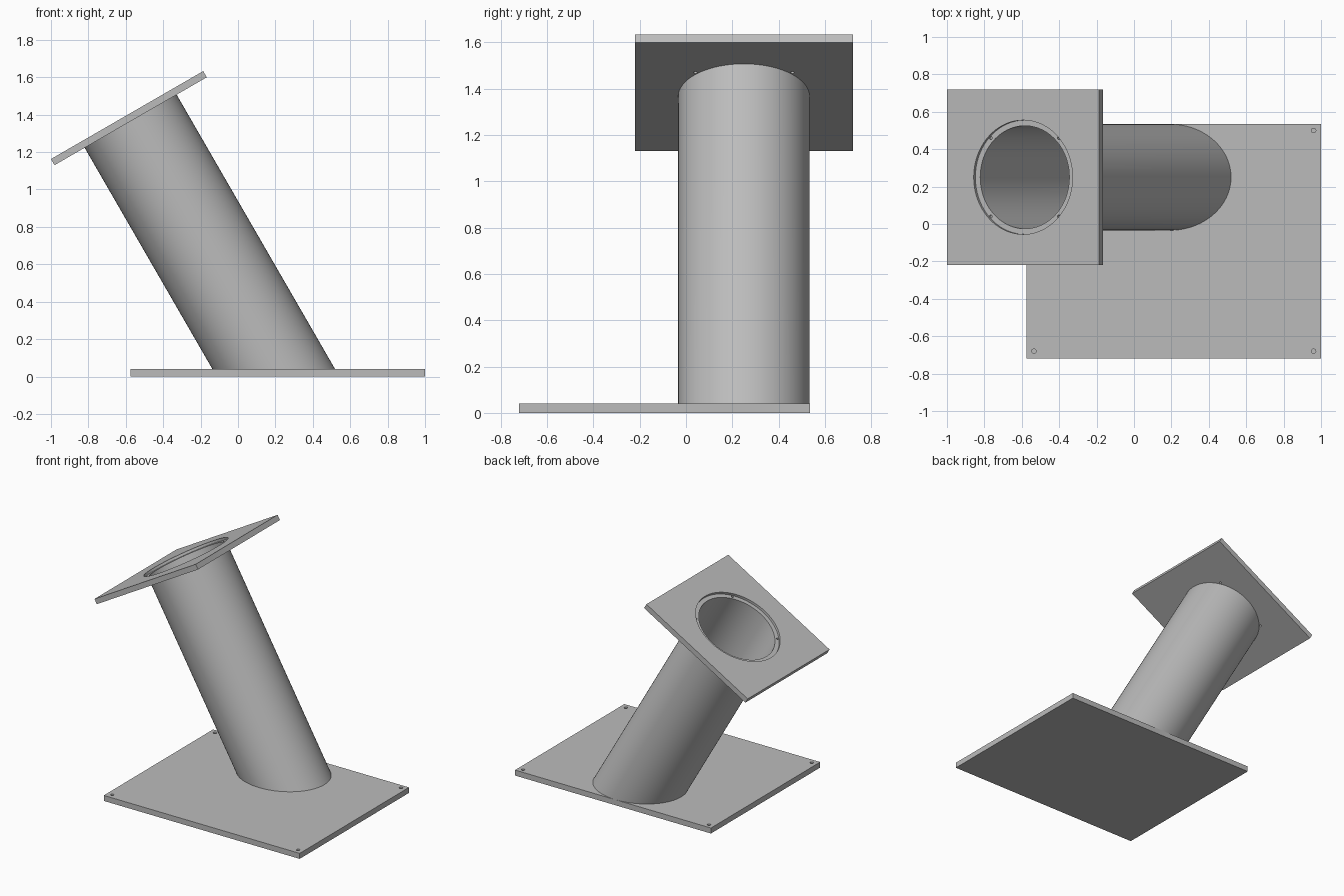
import bpy, bmesh
from math import radians, sin, cos, pi
from mathutils import Matrix, Vector

cube = bpy.data.objects.get("Cube")
if cube:
    bpy.data.objects.remove(cube, do_unlink=True)

BASE_T, TOP_T, LEDGE = 0.04, 0.038, 0.02
OUTER, INNER, RECESS = 0.284, 0.275, 0.305
SEGMENTS = 96

grey = bpy.data.materials.new("plain grey")
grey.use_nodes = True
colour = (0.5, 0.5, 0.5, 1)
grey.diffuse_color = colour
grey.node_tree.nodes["Principled BSDF"].inputs["Base Color"].default_value = colour

# Frame of the tilted flange: origin at the middle of its underside
tilt = Matrix.Translation((-0.574, 0.25, 1.365)) @ Matrix.Rotation(radians(-30), 4, 'Y')


def make_object(name, bm):
    bmesh.ops.recalc_face_normals(bm, faces=bm.faces)
    mesh = bpy.data.meshes.new(name)
    bm.to_mesh(mesh)
    bm.free()
    mesh.materials.append(grey)
    obj = bpy.data.objects.new(name, mesh)
    bpy.context.collection.objects.link(obj)
    return obj


def plate(name, size, matrix):
    bm = bmesh.new()
    bmesh.ops.create_cube(bm, size=1, matrix=matrix @ Matrix.Diagonal((*size, 1)))
    return make_object(name, bm)


def drill(obj, centre, radius, depth, frame=Matrix(), segments=24):
    """Cut a round hole centred on a point of the given frame."""
    bm = bmesh.new()
    bmesh.ops.create_cone(bm, cap_ends=True, segments=segments, radius1=radius,
                          radius2=radius, depth=depth,
                          matrix=frame @ Matrix.Translation(centre))
    cutter = make_object("hole_cutter", bm)
    cutter.hide_render = True
    mod = obj.modifiers.new("hole", 'BOOLEAN')
    mod.operation, mod.solver, mod.object = 'DIFFERENCE', 'EXACT', cutter
    bpy.context.view_layer.objects.active = obj
    bpy.ops.object.modifier_apply(modifier=mod.name)
    bpy.data.objects.remove(cutter, do_unlink=True)


# Base plate with blind corner holes
base = plate("base_plate", (1.575, 1.255, BASE_T),
             Matrix.Translation((0.2125, -0.0925, BASE_T / 2)))
for x in (-0.535, 0.96):
    for y in (-0.68, 0.5):
        drill(base, (x, y, BASE_T), 0.012, 0.05)

# Tilted flange: bore, stepped recess and four pin holes in the ledge
flange = plate("top_flange", (0.94, 0.94, TOP_T),
               tilt @ Matrix.Translation((0, 0, TOP_T / 2)))
drill(flange, (0, 0, 0), OUTER, 0.2, tilt, SEGMENTS)
drill(flange, (0, 0, LEDGE + 0.05), RECESS, 0.1, tilt, SEGMENTS)
for i in range(4):
    a = pi / 4 + i * pi / 2
    drill(flange, (0.296 * cos(a), 0.296 * sin(a), 0), 0.008, 0.2, tilt, 16)

# Slanted hollow tube, its foot mitred to the base
axis = tilt.to_3x3() @ Vector((0, 0, 1))
bm = bmesh.new()


def ring(radius, mitred):
    verts = []
    for i in range(SEGMENTS):
        a = 2 * pi * i / SEGMENTS
        p = tilt @ Vector((radius * cos(a), radius * sin(a), LEDGE))
        if mitred:
            p -= axis * ((p.z - BASE_T) / axis.z)
        verts.append(bm.verts.new(p))
    return verts


rings = [ring(OUTER, True), ring(OUTER, False), ring(INNER, False), ring(INNER, True)]
for k in range(4):
    lower, upper = rings[k], rings[(k + 1) % 4]
    for i in range(SEGMENTS):
        j = (i + 1) % SEGMENTS
        bm.faces.new((lower[i], lower[j], upper[j], upper[i]))
tube = make_object("slanted_tube", bm)

# Smooth the round walls, keep the edges sharp
bpy.ops.object.select_all(action='DESELECT')
for obj in (base, flange, tube):
    obj.select_set(True)
bpy.context.view_layer.objects.active = tube
bpy.ops.object.shade_smooth_by_angle(angle=radians(25))
